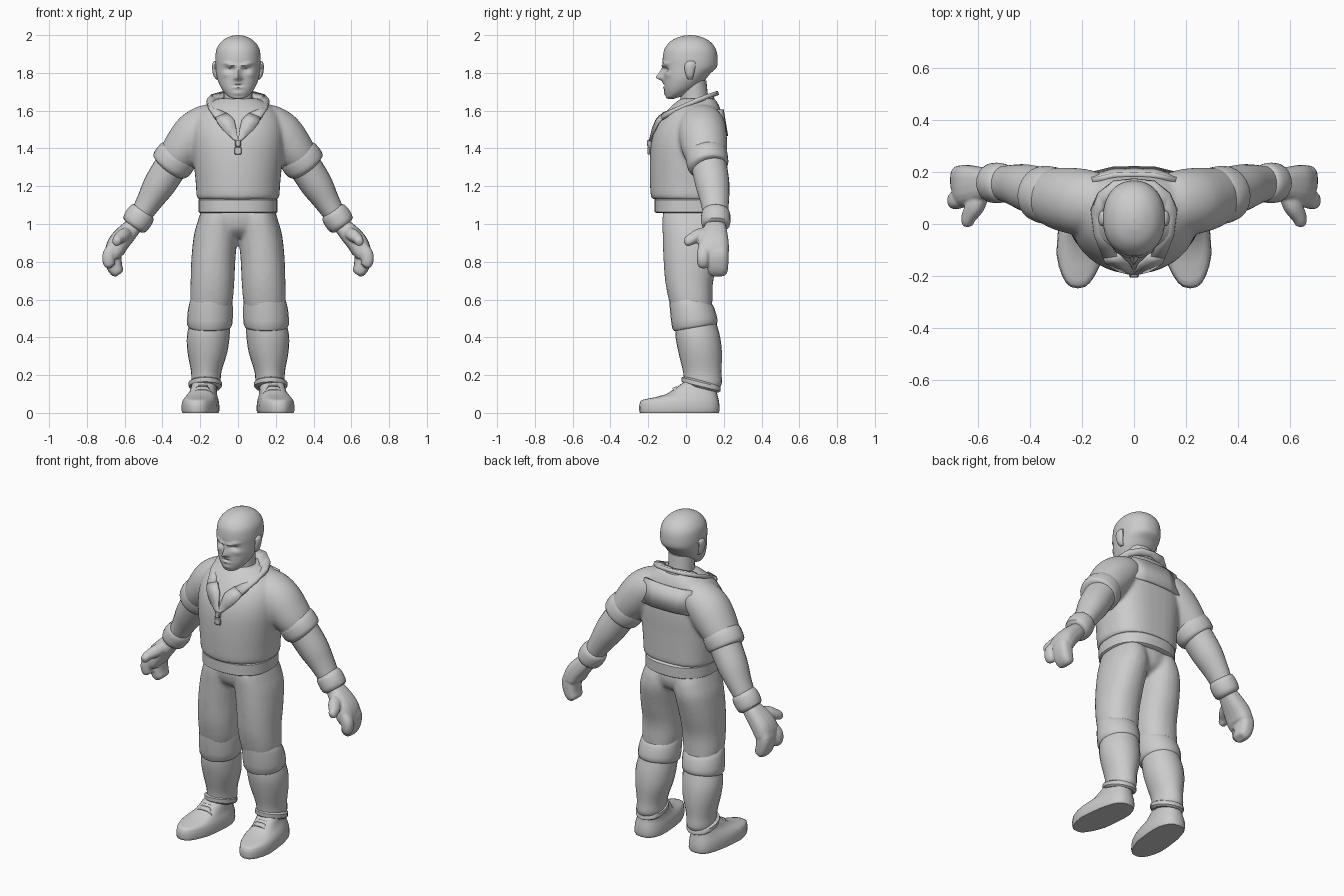
import bpy, bmesh, math
from mathutils import Vector

grey = bpy.data.materials.new("plain grey")
grey.diffuse_color = (0.6, 0.6, 0.6, 1)


def finish(name, bm, mirror=False, angle=40):
    bmesh.ops.recalc_face_normals(bm, faces=bm.faces)
    me = bpy.data.meshes.new(name)
    bm.to_mesh(me)
    bm.free()
    ob = bpy.data.objects.new(name, me)
    bpy.context.collection.objects.link(ob)
    me.materials.append(grey)
    if mirror:
        ob.modifiers.new("mirror", "MIRROR")
    bpy.context.view_layer.objects.active = ob
    ob.select_set(True)
    bpy.ops.object.shade_smooth_by_angle(angle=math.radians(angle))
    ob.select_set(False)
    return ob


def spline(rows, steps):
    """Catmull-Rom through rows of numbers."""
    out = []
    for i in range(len(rows) - 1):
        p = [rows[max(0, min(len(rows) - 1, i + k))] for k in (-1, 0, 1, 2)]
        for s in range(steps):
            t = s / steps
            out.append([0.5 * (2 * b + (c - a) * t + (2 * a - 5 * b + 4 * c - d) * t * t
                               + (3 * b - a - 3 * c + d) * t ** 3) for a, b, c, d in zip(*p)])
    return out + [list(rows[-1])]


def loft(name, rows, upright=True, n=24, steps=4, power=2.0, back=None, mirror=False, shape=None, angle=40):
    """Rows: x, y, z, half width, half depth, slope of the ring towards the back."""
    rows = spline([tuple(r) + (0,) * (6 - len(r)) for r in rows], steps)
    bm = bmesh.new()
    rings = []
    for i, (x, y, z, a, b, slope) in enumerate(rows):
        t = Vector((0, 0, 1))
        if not upright:
            p, q = rows[max(i - 1, 0)], rows[min(i + 1, len(rows) - 1)]
            t = (Vector(q[:3]) - Vector(p[:3])).normalized()
        u = Vector((0, 1, 0)).cross(t).normalized()
        v = t.cross(u)
        ring = []
        for k in range(n):
            w = 2 * math.pi * k / n
            c, s = math.cos(w), math.sin(w)
            e = 2 / (back if back and s > 0 else power)
            c = math.copysign(abs(c) ** e, c) * a
            s = math.copysign(abs(s) ** e, s) * b
            co = Vector((x, y, z)) + u * c + v * s
            co.z += slope * s
            ring.append(bm.verts.new(shape(co) if shape else co))
        rings.append(ring)
    for r, q in zip(rings, rings[1:]):
        for k in range(n):
            bm.faces.new((r[k], r[(k + 1) % n], q[(k + 1) % n], q[k]))
    bm.faces.new(rings[0])
    bm.faces.new(rings[-1])
    return finish(name, bm, mirror, angle)


def fuse(name, parts, voxel=.01, passes=8):
    """Melt overlapping parts into one smooth skin."""
    for ob in parts:
        ob.select_set(True)
    bpy.context.view_layer.objects.active = parts[0]
    bpy.ops.object.convert(target='MESH')
    bpy.ops.object.join()
    ob = bpy.context.view_layer.objects.active
    ob.name = name
    m = ob.modifiers.new("skin", "REMESH")
    m.mode, m.voxel_size, m.use_smooth_shade = 'VOXEL', voxel, True
    m = ob.modifiers.new("soften", "SMOOTH")
    m.factor, m.iterations = .5, passes
    ob.select_set(False)
    return ob


def slab(name, pts_a, pts_b, thick, mirror=False):
    """Strip between two point rows, thickened."""
    bm = bmesh.new()
    va, vb = [[bm.verts.new(p) for p in r] for r in (pts_a, pts_b)]
    for i in range(len(va) - 1):
        bm.faces.new((va[i], va[i + 1], vb[i + 1], vb[i]))
    ob = finish(name, bm, mirror)
    m = ob.modifiers.new("thickness", "SOLIDIFY")
    m.thickness, m.offset = thick, 0
    return ob


def block(name, loc, size, bevel=0.004):
    bm = bmesh.new()
    bmesh.ops.create_cube(bm, size=1)
    for v in bm.verts:
        v.co = Vector(loc) + Vector(v.co[i] * size[i] for i in range(3))
    bmesh.ops.bevel(bm, geom=bm.edges[:], offset=bevel, segments=1, affect='EDGES')
    return finish(name, bm)


# Head: smooth skull with face relief (x, z, spread x, spread z, forward amount)
RELIEF = [(0, 1.775, .015, .016, .036), (0, 1.80, .012, .024, .02), (.042, 1.818, .024, .012, -.02),
          (.03, 1.838, .02, .008, .012), (.06, 1.85, .02, .008, .01), (0, 1.735, .026, .005, -.006),
          (0, 1.746, .022, .006, .008), (0, 1.722, .022, .006, .008), (0, 1.692, .025, .012, .006),
          (.07, 1.79, .02, .014, .006), (.018, 1.768, .007, .007, .01)]


def face(co):
    if co.y < -0.02:
        for x, z, sx, sz, d in RELIEF:
            co.y -= d * math.exp(-((abs(co.x) - x) / sx) ** 2 - ((co.z - z) / sz) ** 2)
    return co


loft("head", [(0, -.035, 1.672, .03, .03, .3), (0, -.03, 1.685, .056, .07, .3), (0, -.014, 1.71, .08, .094, .3),
              (0, -.006, 1.74, .098, .109, .22), (0, .005, 1.78, .112, .122, .12), (0, .02, 1.83, .118, .142),
              (0, .022, 1.88, .12, .145), (0, .022, 1.93, .112, .134), (0, .022, 1.97, .083, .1),
              (0, .022, 1.993, .042, .05), (0, .022, 2.0, .006, .006)],
     n=72, steps=7, power=2.15, shape=face, angle=60)
loft("ears", [(.106, .022, 1.765, .008, .012), (.117, .02, 1.785, .013, .02), (.122, .02, 1.825, .015, .029),
              (.122, .024, 1.852, .012, .027), (.117, .026, 1.864, .006, .012)], n=14, mirror=True)
loft("neck", [(0, .05, 1.58, .085, .085), (0, .045, 1.66, .076, .074), (0, .038, 1.76, .078, .07)])
loft("undershirt_band", [(0, .042, 1.605, .1, .1, .3), (0, .042, 1.625, .107, .108, .3),
                         (0, .045, 1.65, .1, .1, .3), (0, .045, 1.655, .08, .08, .3)])

# Jacket body with upper arms
body = loft("body", [(0, .015, 1.13, .212, .187), (0, .01, 1.145, .219, .196), (0, .008, 1.22, .224, .199),
                     (0, .008, 1.32, .234, .2), (0, .012, 1.42, .243, .198), (0, .02, 1.5, .24, .185),
                     (0, .034, 1.57, .22, .158), (0, .05, 1.625, .172, .126), (0, .062, 1.665, .11, .09)],
            n=40, power=2.05, back=2.8)
arms = loft("arms", [(.1, .075, 1.545, .08, .1), (.16, .082, 1.53, .106, .122), (.225, .088, 1.475, .121, .128),
                     (.295, .1, 1.393, .109, .119), (.345, .115, 1.325, .092, .1)], False, mirror=True)
fuse("jacket", [body, arms], passes=10)

loft("belt", [(0, .024, 1.057, .2, .18), (0, .024, 1.064, .209, .19), (0, .024, 1.128, .209, .19),
              (0, .024, 1.138, .2, .18)], n=40, steps=1, power=2.4)

# Collar with lapels and zip
slab("collar",
     [(0, .172, 1.695), (.08, .163, 1.693), (.14, .115, 1.677), (.166, .05, 1.652), (.155, -.04, 1.612),
      (.118, -.128, 1.56)],
     [(0, .115, 1.672), (.06, .105, 1.672), (.10, .07, 1.66), (.115, .03, 1.632), (.105, -.045, 1.60),
      (.065, -.12, 1.58)], .022, True)
slab("lapels",
     [(.118, -.128, 1.56), (.108, -.148, 1.535), (.085, -.163, 1.505), (.055, -.18, 1.475), (0, -.193, 1.425)],
     [(.06, -.115, 1.585), (.04, -.138, 1.57), (.02, -.155, 1.55), (.01, -.172, 1.51), (0, -.19, 1.44)], .014, True)
block("zip_slider", (0, -.194, 1.428), (.03, .024, .035))
block("zip_pull", (0, -.197, 1.388), (.038, .016, .04))

# Back panel follows the curve of the shoulders
slab("back_panel", [(0, .211, 1.465), (.08, .209, 1.465), (.16, .19, 1.465)],
     [(0, .188, 1.605), (.08, .185, 1.605), (.16, .165, 1.605)], .024, True)

# Lower arms
loft("sleeve_cuffs", [(.308, .105, 1.378, .1, .105), (.322, .109, 1.358, .111, .112),
                      (.35, .115, 1.32, .112, .11), (.362, .118, 1.302, .103, .103),
                      (.368, .12, 1.294, .08, .085)], False, steps=2, mirror=True)
loft("forearms", [(.345, .12, 1.32, .088, .095), (.415, .14, 1.21, .085, .09), (.47, .152, 1.12, .068, .076),
                  (.53, .158, 1.02, .052, .06)], False, mirror=True)
loft("wrist_cuffs", [(.498, .157, 1.072, .055, .06), (.505, .157, 1.062, .071, .074),
                     (.528, .158, 1.028, .077, .078), (.549, .158, .995, .07, .074),
                     (.556, .158, .985, .05, .055)], False, n=20, steps=2, mirror=True)

# Gloved hands: palm, fused fingers, index finger and thumb
palm = loft("palm", [(.54, .158, 1.0, .042, .05), (.585, .153, .955, .052, .066), (.632, .147, .90, .056, .08),
                     (.655, .145, .85, .05, .082), (.657, .148, .825, .035, .07)], False, n=18, power=2.6)
mitt = loft("mitt", [(.635, .165, .9, .04, .05), (.662, .167, .845, .046, .058), (.655, .168, .78, .042, .056),
                     (.638, .168, .745, .034, .05), (.63, .168, .732, .02, .035)], False, n=18, power=2.8)
index = loft("index", [(.645, .1, .89, .03, .03), (.68, .092, .845, .034, .034), (.685, .09, .805, .033, .032),
                       (.675, .092, .78, .026, .026), (.67, .092, .772, .012, .012)], False, n=14, power=2.4)
thumb = loft("thumb", [(.585, .12, .955, .03, .03), (.61, .07, .94, .034, .035), (.635, .03, .92, .027, .03),
                       (.642, .003, .905, .022, .024), (.643, -.008, .9, .012, .012)], False, n=14, power=2.4)
fuse("hands", [palm, mitt, index, thumb], .006, 2).modifiers.new("mirror", "MIRROR")

# Trousers
legs = loft("legs", [(.1, .03, 1.1, .085, .14), (.105, .034, 1.05, .097, .157), (.109, .038, 1.01, .106, .164),
                     (.118, .04, .94, .116, .164), (.13, .028, .82, .117, .148), (.135, .017, .7, .116, .128),
                     (.14, .024, .6, .113, .116), (.145, .035, .52, .1, .105)], power=2.2, mirror=True)
seat = loft("seat", [(0, .03, 1.1, .17, .15), (0, .035, 1.03, .17, .157), (0, .035, .97, .13, .14),
                     (0, .03, .93, .05, .09)], power=2.3)
fuse("trousers", [legs, seat])
loft("knee_bands", [(.14, .025, .605, .1, .1, -.2), (.142, .027, .593, .112, .116, -.2),
                    (.147, .038, .53, .12, .122, -.05), (.15, .047, .465, .119, .12, .15),
                    (.15, .05, .45, .105, .108, .15)], steps=2, mirror=True)
loft("shins", [(.15, .053, .47, .108, .11), (.158, .063, .4, .113, .118), (.162, .075, .32, .105, .115),
               (.168, .086, .22, .081, .102), (.17, .09, .16, .077, .1), (.172, .09, .135, .07, .09)], mirror=True)

# Boots
loft("boot_cuffs", [(.173, .08, .13, .078, .09, -.25), (.173, .08, .14, .088, .103, -.25),
                    (.173, .08, .162, .088, .103, -.25), (.173, .085, .172, .072, .09, -.25)],
     steps=1, n=16, mirror=True)


def toe_out(co):
    co.x += max(0, .1 - co.y) * .1
    toe = max(0, -.12 - co.y)
    co.x += (.207 - co.x) * toe * 1.8
    return co


loft("boots", [(.185, -.035, 0, .09, .208), (.185, -.035, .015, .095, .213), (.185, -.034, .06, .092, .209),
               (.183, -.025, .088, .08, .19, .08), (.178, .03, .115, .07, .135, .12),
               (.175, .07, .15, .065, .1), (.175, .08, .165, .06, .09)],
     steps=2, power=2.7, mirror=True, shape=toe_out)
for i, (y, z) in enumerate(((-.06, .126), (-.02, .146))):
    slab("laces_%d" % (i + 1), [(.135, y, z - .03), (.165, y - .01, z), (.21, y - .01, z), (.245, y, z - .03)],
         [(.135, y + .022, z - .02), (.165, y + .014, z + .01), (.21, y + .014, z + .01), (.245, y + .022, z - .02)],
         .012, True)
